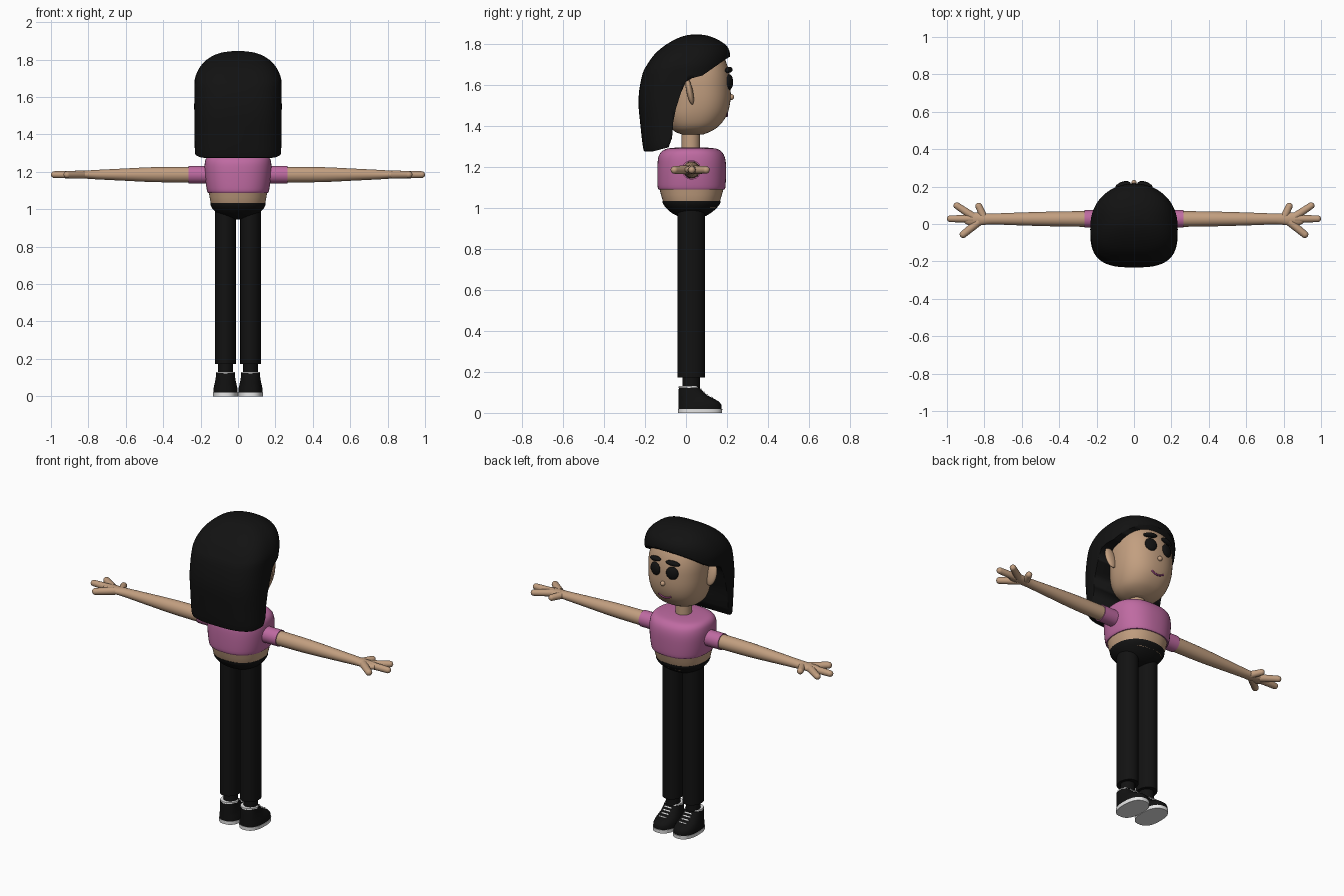
import bpy, bmesh, math
from mathutils import Vector, Matrix

if "Cube" in bpy.data.objects:
    bpy.data.objects.remove(bpy.data.objects["Cube"])


def material(name, rgb):
    m = bpy.data.materials.new(name)
    m.diffuse_color = (*rgb, 1)
    m.use_nodes = True
    m.node_tree.nodes["Principled BSDF"].inputs["Base Color"].default_value = m.diffuse_color
    return m


SKIN = material("skin", (0.54, 0.345, 0.215))
PINK = material("pink cloth", (0.52, 0.145, 0.36))
BLACK = material("black", (0.006, 0.006, 0.006))
WHITE = material("white", (0.8, 0.8, 0.8))
LIPS = material("lip purple", (0.32, 0.06, 0.22))


def finish(bm, name, mat, matrix=None, angle=40):
    bmesh.ops.recalc_face_normals(bm, faces=bm.faces)
    me = bpy.data.meshes.new(name)
    bm.to_mesh(me)
    bm.free()
    me.materials.append(mat)
    if matrix:
        me.transform(matrix)
    ob = bpy.data.objects.new(name, me)
    bpy.context.collection.objects.link(ob)
    bpy.ops.object.select_all(action='DESELECT')
    ob.select_set(True)
    bpy.context.view_layer.objects.active = ob
    bpy.ops.object.shade_smooth_by_angle(angle=math.radians(angle))
    return ob


def spline(rows, steps):
    """Smooth in-between rows through the given ones."""
    out = []
    for i in range(len(rows) - 1):
        p = [rows[max(0, min(len(rows) - 1, i + k))] for k in (-1, 0, 1, 2)]
        for s in range(steps):
            t = s / steps
            out.append([0.5 * (2 * b + (c - a) * t + (2 * a - 5 * b + 4 * c - d) * t * t
                               + (3 * b - a - 3 * c + d) * t ** 3) for a, b, c, d in zip(*p)])
    return out + [list(rows[-1])]


def loft(name, mat, rows, x=0, n_front=2.0, n_back=2.0, split=0.5, steps=1, seg=48, matrix=None):
    """Rows are (z, half width, back y, front y) of rounded cross-sections."""
    bm = bmesh.new()
    rings = []
    for z, hw, yb, yf in (spline(rows, steps) if steps > 1 else rows):
        cy = yb + split * (yf - yb)
        ring = []
        for i in range(seg):
            a = 2 * math.pi * i / seg
            c, s = math.cos(a), math.sin(a)
            n, ry = (n_front, yf - cy) if s >= 0 else (n_back, cy - yb)
            ring.append(bm.verts.new((x + hw * math.copysign(abs(c) ** (2 / n), c),
                                      cy + ry * math.copysign(abs(s) ** (2 / n), s), z)))
        rings.append(ring)
    for a, b in zip(rings, rings[1:]):
        for i in range(seg):
            j = (i + 1) % seg
            bm.faces.new((a[i], a[j], b[j], b[i]))
    bm.faces.new(rings[0][::-1])
    bm.faces.new(rings[-1])
    return finish(bm, name, mat, matrix)


def ball(name, mat, loc, size, rot=(0, 0, 0)):
    bm = bmesh.new()
    bmesh.ops.create_uvsphere(bm, u_segments=24, v_segments=16, radius=1)
    r = Matrix.Rotation(rot[2], 4, 'Z') @ Matrix.Rotation(rot[1], 4, 'Y') @ Matrix.Rotation(rot[0], 4, 'X')
    return finish(bm, name, mat, Matrix.Translation(loc) @ r @ Matrix.Diagonal((*size, 1)))


def capsule(name, mat, p, q, r0, r1):
    """Round-ended tapered rod from p to q (q is the very tip)."""
    p, q = Vector(p), Vector(q)
    length = (q - p).length - r1
    rows = [(0, r0, -r0, r0)]
    for k in range(6):
        a = k * math.pi / 2 / 5.2
        r = r1 * math.cos(a)
        rows.append((length + r1 * math.sin(a), r, -r, r))
    m = Matrix.Translation(p) @ (q - p).to_track_quat('Z', 'Y').to_matrix().to_4x4()
    return loft(name, mat, rows, seg=16, matrix=m)


# hair: full rounded block, then the face opening is cut out in side profile
hair = loft("hair", BLACK, [
    (1.275, .222, -.200, .16), (1.29, .231, -.209, .17), (1.40, .233, -.222, .19),
    (1.53, .234, -.232, .20), (1.65, .233, -.213, .205), (1.70, .230, -.188, .212),
    (1.75, .210, -.152, .215), (1.79, .178, -.105, .198), (1.82, .135, -.055, .155),
    (1.838, .085, -.01, .11), (1.845, .03, .03, .07)],
    n_front=2.1, n_back=3, split=.47, steps=3, seg=64)
bm = bmesh.new()
profile = [(-.16, 1.0), (-.16, 1.275), (-.085, 1.295), (-.068, 1.34), (-.062, 1.42), (-.05, 1.48),
           (-.025, 1.56), (0, 1.615), (.03, 1.632), (.08, 1.645), (.13, 1.68), (.18, 1.715),
           (.21, 1.735), (.5, 1.75), (.5, 1.0)]
face = bm.faces.new([bm.verts.new((-.4, y, z)) for y, z in profile])
ext = bmesh.ops.extrude_face_region(bm, geom=[face])
bmesh.ops.translate(bm, vec=(.8, 0, 0), verts=[v for v in ext["geom"] if isinstance(v, bmesh.types.BMVert)])
cutter = finish(bm, "hair_cutter", BLACK)
cutter.hide_render = True
mod = hair.modifiers.new("face opening", 'BOOLEAN')
mod.operation, mod.object, mod.solver = 'DIFFERENCE', cutter, 'EXACT'
bpy.ops.object.select_all(action='DESELECT')
hair.select_set(True)
bpy.context.view_layer.objects.active = hair
while hair.modifiers[0] != mod:
    bpy.ops.object.modifier_move_up(modifier=mod.name)
bpy.ops.object.modifier_apply(modifier=mod.name)
bpy.data.objects.remove(cutter)

# head and neck
loft("head", SKIN, [
    (1.358, .05, -.02, .085), (1.372, .095, -.055, .12), (1.40, .13, -.08, .162),
    (1.45, .153, -.10, .198), (1.51, .165, -.10, .215), (1.58, .169, -.10, .218),
    (1.66, .166, -.10, .211), (1.74, .14, -.09, .18), (1.78, .08, -.05, .12)],
    n_front=2.3, n_back=2.3, steps=3)
loft("neck", SKIN, [(1.27, .045, -.022, .068), (1.40, .045, -.022, .068)])

# face features
ball("nose", SKIN, (0, .221, 1.54), (.014, .014, .014))
for s in (1, -1):
    ball("eye", BLACK, (s * .056, .211, 1.613), (.036, .017, .038), (0, 0, -s * .25))
    ball("eyebrow", BLACK, (s * .058, .208, 1.672), (.042, .017, .014), (0, s * .12, -s * .25))
    ball("ear", SKIN, (s * .182, .018, 1.567), (.034, .016, .066), (.2, s * .12, 0))
cu = bpy.data.curves.new("mouth", 'CURVE')
cu.dimensions, cu.bevel_depth, cu.bevel_resolution = '3D', .005, 2
sp = cu.splines.new('POLY')
sp.points.add(12)
for i, pt in enumerate(sp.points):
    x = -.042 + .084 * i / 12
    z = 1.447 + 9 * x * x
    pt.co = (x, .199 + .28 * (z - 1.447) - 2.3 * x * x, z, 1)
cu.materials.append(LIPS)
bpy.context.collection.objects.link(bpy.data.objects.new("mouth", cu))

# torso: crop top, bare waist, trouser seat
loft("crop_top", PINK, [
    (1.088, .160, -.132, .187), (1.10, .166, -.138, .192), (1.15, .174, -.140, .195),
    (1.21, .179, -.139, .195), (1.25, .177, -.134, .188), (1.275, .168, -.118, .172),
    (1.289, .145, -.09, .145), (1.294, .09, -.04, .09)],
    n_front=2.4, n_back=2.4, steps=3)
loft("waist", SKIN, [(1.0, .13, -.095, .15), (1.03, .145, -.112, .165), (1.095, .157, -.130, .184)],
     n_front=2.3, n_back=2.3, steps=2)
loft("trouser_seat", BLACK, [
    (.945, .03, .005, .045), (.955, .07, -.03, .085), (.975, .108, -.07, .122),
    (1.00, .134, -.098, .15), (1.02, .146, -.112, .166), (1.034, .148, -.116, .169)],
    n_front=2.2, n_back=2.2, steps=3)

# arms, hands, legs and shoes
for s in (1, -1):
    turn = Matrix.Translation((0, .027, 1.185)) @ Matrix.Rotation(s * math.pi / 2, 4, 'Y')
    loft("sleeve", PINK, [(.12, .047, -.047, .047), (.265, .047, -.047, .047)], matrix=turn)
    loft("arm", SKIN, [
        (.2, .042, -.042, .042), (.27, .042, -.042, .042), (.45, .040, -.039, .039),
        (.62, .032, -.034, .034), (.76, .025, -.029, .029), (.82, .021, -.034, .032),
        (.87, .019, -.036, .036), (.90, .016, -.026, .026), (.91, .008, -.012, .012)],
        steps=3, seg=32, matrix=turn)
    for name, start, tip, r in (("middle_finger", (.86, .028), (1.0, .028), .018),
                                ("index_finger", (.86, .04), (.962, .108), .018),
                                ("thumb", (.80, .03), (.838, .112), .018),
                                ("little_finger", (.83, .012), (.928, -.068), .019)):
        capsule(name, SKIN, (s * start[0], start[1], 1.185), (s * tip[0], tip[1], 1.185), r + .003, r)

    x = s * .067
    loft("trouser_leg", BLACK, [(.172, .055, -.041, .092), (1.0, .055, -.041, .092)], x)
    loft("sock", BLACK, [(.10, .039, -.016, .068), (.19, .039, -.016, .068)], x)
    loft("shoe_collar", WHITE, [(.122, .0505, -.036, .066), (.131, .0495, -.035, .062)], x)
    loft("shoe", BLACK, [
        (.018, .065, -.036, .173), (.04, .064, -.036, .172), (.055, .061, -.036, .160),
        (.068, .058, -.036, .138), (.082, .055, -.036, .110), (.10, .052, -.036, .088),
        (.124, .050, -.035, .066)], x, n_front=2.4, n_back=2.5, steps=2)
    loft("sole", WHITE, [(0, .066, -.038, .176), (.02, .067, -.038, .177)], x, n_front=2.4, n_back=2.5)
    for y, z in ((.074, .113), (.088, .099), (.104, .086), (.125, .075)):
        bm = bmesh.new()
        bmesh.ops.create_cube(bm, size=1)
        finish(bm, "lace", WHITE, Matrix.Translation((x, y, z)) @ Matrix.Rotation(-.7, 4, 'X')
               @ Matrix.Diagonal((.048, .007, .009, 1)))
